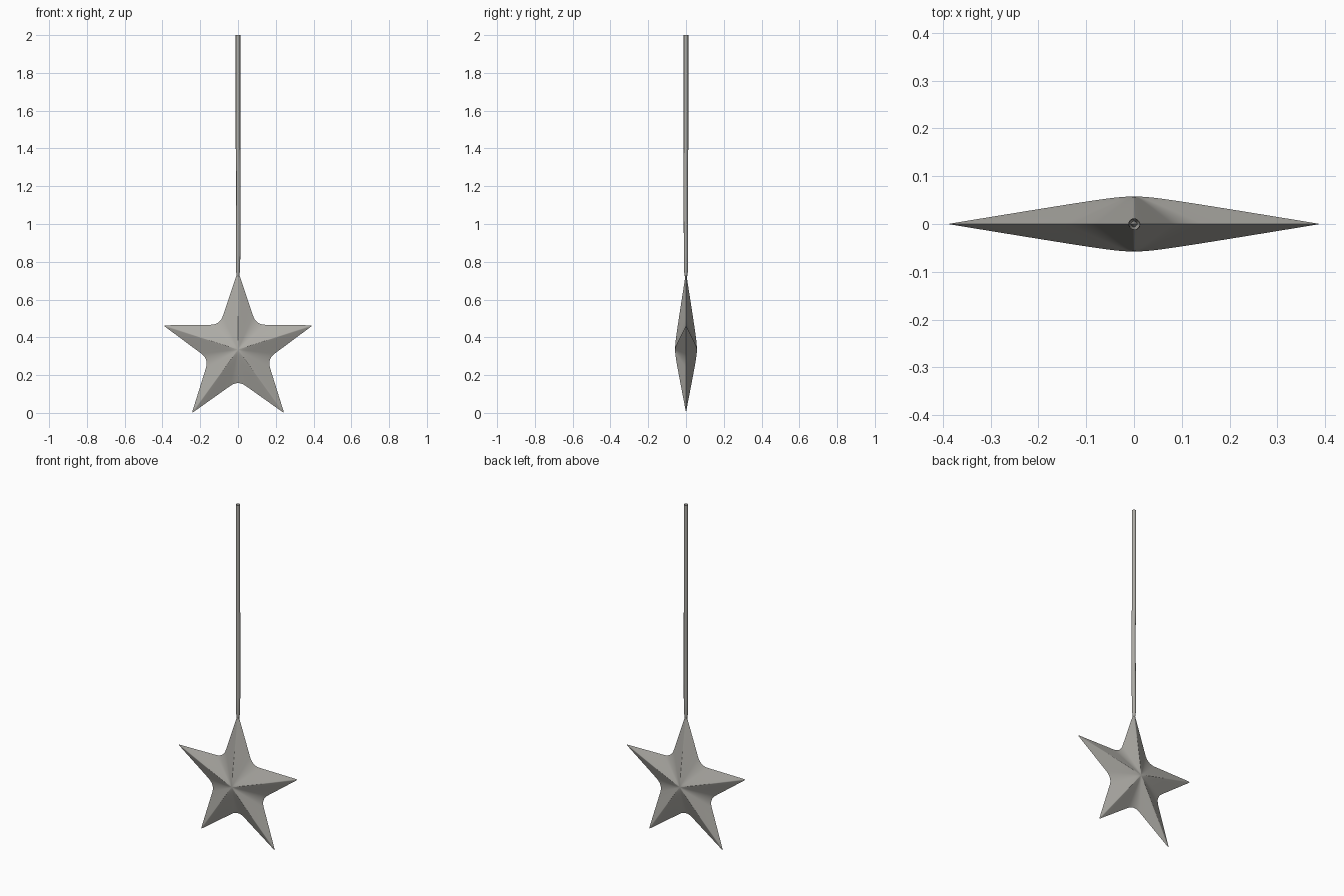
import bpy, bmesh, math
from mathutils import Vector

if "Cube" in bpy.data.objects:
    bpy.data.objects.remove(bpy.data.objects["Cube"])

grey = bpy.data.materials.new("warm_grey")
grey.diffuse_color = (0.42, 0.41, 0.38, 1)
grey.use_nodes = True
grey.node_tree.nodes["Principled BSDF"].inputs["Base Color"].default_value = grey.diffuse_color

CZ, R_OUT, R_IN, DEPTH, SOFT = 0.335, 0.416, 0.163, 0.0645, 0.11


def finish(name, bm):
    me = bpy.data.meshes.new(name)
    bmesh.ops.recalc_face_normals(bm, faces=bm.faces)
    bm.to_mesh(me)
    bm.free()
    me.materials.append(grey)
    ob = bpy.data.objects.new(name, me)
    bpy.context.collection.objects.link(ob)
    bpy.ops.object.select_all(action='DESELECT')
    ob.select_set(True)
    bpy.context.view_layer.objects.active = ob
    bpy.ops.object.shade_smooth_by_angle(angle=math.radians(60))
    return ob


def star_outline():
    """Five-pointed outline: tight round tips, wider round inner corners."""
    corners = []
    for i in range(10):
        a = math.pi / 2 + i * math.pi / 5
        r = R_IN if i % 2 else R_OUT
        corners.append(Vector((r * math.cos(a), r * math.sin(a))))
    pts = []
    for i, c in enumerate(corners):
        d, n = (0.05, 8) if i % 2 else (0.013, 6)
        p = c + (corners[i - 1] - c).normalized() * d
        q = c + (corners[(i + 1) % 10] - c).normalized() * d
        for k in range(n + 1):
            t = k / n
            pts.append(p * (1 - t) ** 2 + c * 2 * t * (1 - t) + q * t * t)
        # points along the straight edge
        nxt = corners[(i + 1) % 10]
        e = nxt + (c - nxt).normalized() * (0.013 if i % 2 else 0.05)
        pts += [q.lerp(e, k / 4) for k in range(1, 4)]
    return pts


# star: concentric outlines rising to a soft peak on front and back
bm = bmesh.new()
outline = star_outline()
n = len(outline)


def ring(t, y):
    return [bm.verts.new((p.x * t, y, CZ + p.y * t)) for p in outline]


def height(t):
    return max(0.0, DEPTH * (math.sqrt(1 + SOFT ** 2) - math.sqrt(t * t + SOFT ** 2)))


rim = ring(1, 0)
for side in (-1, 1):
    prev = rim
    for t in (0.85, 0.7, 0.55, 0.42, 0.32, 0.24, 0.17, 0.11, 0.06):
        cur = ring(t, side * height(t))
        for i in range(n):
            j = (i + 1) % n
            bm.faces.new((prev[i], prev[j], cur[j], cur[i]))
        prev = cur
    peak = bm.verts.new((0, side * height(0), CZ))
    for i in range(n):
        bm.faces.new((prev[i], prev[(i + 1) % n], peak))
finish("star", bm)

# hanging cord: thin open tube, slightly bent, tapering into the top tip
bm = bmesh.new()
SIDES = 12
stations = [(0.72, 0, 0, 0.006), (0.735, 0, 0, 0.008), (0.755, 0, 0, 0.011),
            (0.85, 0.001, 0, 0.0115), (1.1, 0.002, -0.001, 0.0115),
            (1.28, 0.002, -0.001, 0.0115), (1.4, 0, 0, 0.012),
            (1.9, 0, 0, 0.012), (2.0, 0, 0, 0.012)]
prev = None
for z, x, y, r in stations:
    cur = [bm.verts.new((x + r * math.cos(2 * math.pi * k / SIDES),
                         y + r * math.sin(2 * math.pi * k / SIDES), z)) for k in range(SIDES)]
    if prev:
        for k in range(SIDES):
            j = (k + 1) % SIDES
            bm.faces.new((prev[k], prev[j], cur[j], cur[k]))
    prev = cur
finish("cord", bm)
